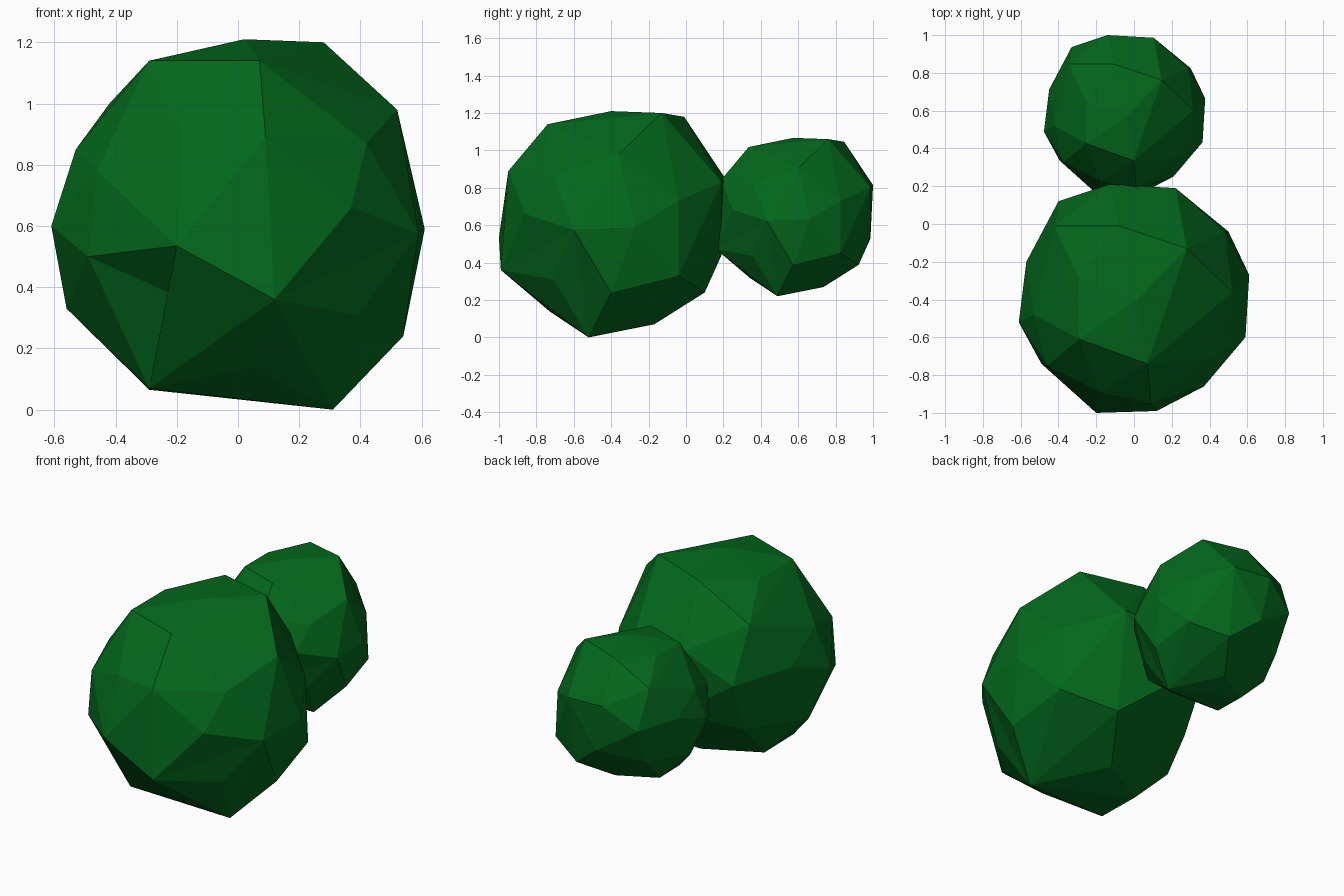
import bpy, bmesh
from mathutils import Vector

if "Cube" in bpy.data.objects:
    bpy.data.objects.remove(bpy.data.objects["Cube"])

# Corner points of one faceted shrub, from the crown down to the base
CORNERS = [
    # crown
    (.02, -.40, 1.21), (.28, -.13, 1.20), (-.08, -.01, 1.18), (.07, -.74, 1.14),
    (-.29, -.61, 1.14), (-.29, -.29, 1.14), (-.42, -.01, 1.0), (.52, -.36, .98),
    # upper ring
    (.42, -.71, .87), (.09, -.95, .89), (-.18, -.89, .88), (-.46, -.75, .78),
    (-.53, -.48, .85), (-.13, .21, .85), (.22, .19, .83), (.48, -.04, .73),
    # middle ring
    (.37, -.86, .66), (.59, -.60, .575), (.61, -.27, .59), (-.57, -.20, .71),
    (-.40, .12, .67), (-.61, -.52, .60), (-.20, -1.0, .535), (-.49, -.74, .50),
    # lower ring
    (.12, -.99, .36), (.54, -.40, .24), (.50, -.04, .33),
    (-.05, .19, .44), (.20, .10, .24), (-.38, -.02, .35), (-.56, -.38, .33),
    # base
    (.05, -.73, .14), (.31, -.52, 0), (.02, -.17, .07), (-.29, -.34, .065),
    (-.29, -.62, .07),
]
# Shallow hollows on the lower front
HOLLOWS = [(-.22, -.81, .38), (.39, -.71, .31)]

leaf = bpy.data.materials.new("leaf_green")
leaf.diffuse_color = (.001, .14, .012, 1)
leaf.use_nodes = True
leaf.node_tree.nodes["Principled BSDF"].inputs["Base Color"].default_value = leaf.diffuse_color

# Wrap the corners in a flat-faced skin
bm = bmesh.new()
for p in CORNERS:
    bm.verts.new(p)
bmesh.ops.convex_hull(bm, input=bm.verts[:])
bmesh.ops.delete(bm, geom=[v for v in bm.verts if not v.link_faces], context='VERTS')
bmesh.ops.recalc_face_normals(bm, faces=bm.faces[:])

# Press the hollows into the nearest faces
for p in map(Vector, HOLLOWS):
    face = min(bm.faces, key=lambda f: (f.calc_center_median() - p).length)
    bmesh.ops.poke(bm, faces=[face])["verts"][0].co = p

mesh = bpy.data.meshes.new("shrub")
bm.to_mesh(mesh)
bm.free()
mesh.materials.append(leaf)


def add_shrub(name, location, scale):
    ob = bpy.data.objects.new(name, mesh)
    ob.location = location
    ob.scale = (scale,) * 3
    bpy.context.collection.objects.link(ob)


# Large shrub in front, a smaller copy behind it
add_shrub("large_shrub", (0, 0, 0), 1)
add_shrub("small_shrub", (-.05, .853, .22), .7)
